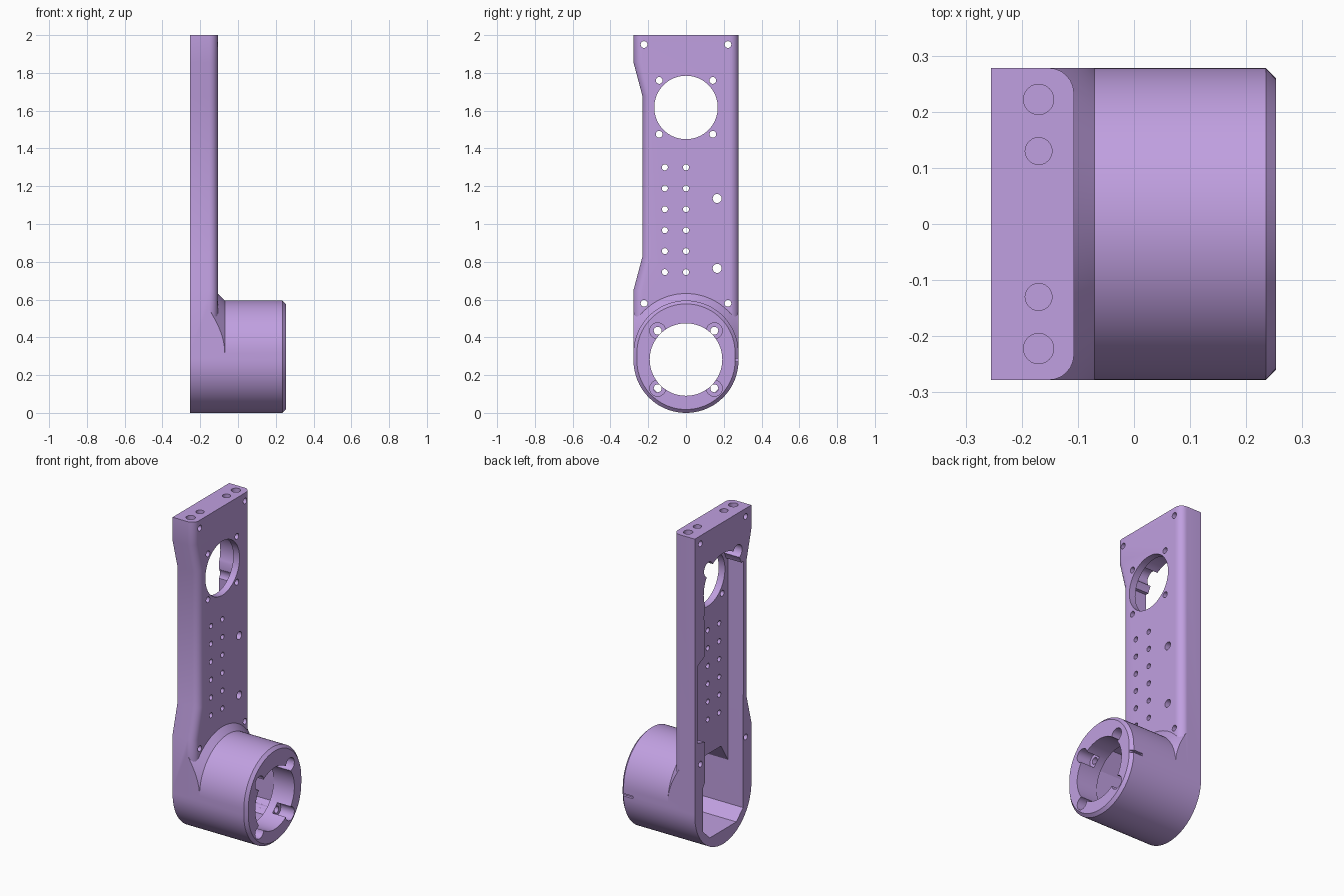
import bpy, bmesh, math

if "Cube" in bpy.data.objects:
    bpy.data.objects.remove(bpy.data.objects["Cube"])

BACK, FACE, FRONT = -0.255, -0.107, 0.253   # x of plate back, plate face, boss end
R, ZL, ZU = 0.278, 0.278, 0.317             # boss radius, lower and upper arc centres


def loft(name, sections, axis='x'):
    """Closed solid through matching outlines, each given as (position, points)."""
    bm = bmesh.new()
    rings = []
    for p, pts in sections:
        rings.append([bm.verts.new((p, a, b) if axis == 'x' else (a, b, p)) for a, b in pts])
    n = len(rings[0])
    for r0, r1 in zip(rings, rings[1:]):
        for i in range(n):
            j = (i + 1) % n
            bm.faces.new((r0[i], r0[j], r1[j], r1[i]))
    bm.faces.new(rings[0])
    bm.faces.new(rings[-1])
    bmesh.ops.recalc_face_normals(bm, faces=bm.faces)
    mesh = bpy.data.meshes.new(name)
    bm.to_mesh(mesh)
    bm.free()
    ob = bpy.data.objects.new(name, mesh)
    bpy.context.collection.objects.link(ob)
    return ob


def prism(pts, p0, p1, axis='x', name="cutter"):
    return loft(name, [(p0, pts), (p1, pts)], axis)


def circle(a, b, r, n=24):
    return [(a + r * math.cos(2 * math.pi * i / n), b + r * math.sin(2 * math.pi * i / n))
            for i in range(n)]


def rect(a0, b0, a1, b1):
    return [(a0, b0), (a1, b0), (a1, b1), (a0, b1)]


def stadium(r, n=40):
    arc = [math.pi * i / n for i in range(n + 1)]
    return ([(r * math.cos(t), ZU + r * math.sin(t)) for t in arc] +
            [(-r * math.cos(t), ZL - r * math.sin(t)) for t in arc])


def half_disc(r, n=40):
    return [(r * math.cos(math.pi * i / n), ZU + r * math.sin(math.pi * i / n))
            for i in range(n + 1)]


def boolean(target, tool, op='DIFFERENCE'):
    m = target.modifiers.new("b", 'BOOLEAN')
    m.operation, m.object, m.solver = op, tool, 'EXACT'
    bpy.context.view_layer.objects.active = target
    bpy.ops.object.modifier_apply(modifier=m.name)
    bpy.data.objects.remove(tool, do_unlink=True)


# Plate with a waisted left side and rounded front edges
outline = [(-R, 0.29), (R, 0.29), (R, 2), (-R, 2),
           (-R, 1.855), (-0.23, 1.675), (-0.23, 0.83), (-R, 0.65)]
arm = prism(outline, BACK, FACE, name="arm_bracket")
bm = bmesh.new()
bm.from_mesh(arm.data)
edges = [e for e in bm.edges
         if all(abs(v.co.x - FACE) < 1e-4 for v in e.verts)
         and abs(e.verts[0].co.z - e.verts[1].co.z) > 1e-3]
bmesh.ops.bevel(bm, geom=edges, offset=0.045, segments=6, profile=0.5, affect='EDGES')
bm.to_mesh(arm.data)
bm.free()

# Boss with chamfered end, and the flare joining it to the plate
boss = loft("boss", [(BACK, stadium(R)), (FRONT - 0.018, stadium(R)), (FRONT, stadium(R - 0.018))])
flare = loft("flare", [(-0.16, half_disc(R + 0.09)), (-0.07, half_disc(R))])
boolean(flare, prism(rect(-R, 0.2, R, 1), -0.3, 0), 'INTERSECT')
boolean(arm, boss, 'UNION')
boolean(arm, flare, 'UNION')

# Back pocket, widened on one side, and the deep cavity in the boss
floor = -0.15
boolean(arm, prism([(-0.197, 0.4), (0.177, 0.4), (0.177, 0.70), (0.25, 0.72), (0.25, 1.2),
                    (0.177, 1.235), (0.177, 1.68), (-0.2, 1.68)], -0.4, floor))
boolean(arm, prism([(-0.13, 0.087), (0.13, 0.087), (0.197, 0.15), (0.197, 0.42), (0.13, 0.53),
                    (-0.13, 0.53), (-0.197, 0.42), (-0.197, 0.15)], -0.4, 0.11))

# Upper opening with its recess and screw lobes
boolean(arm, prism(circle(0, 1.617, 0.19, 64), -0.4, floor))
for y in (-0.142, 0.142):
    for z in (1.475, 1.76):
        boolean(arm, prism(circle(y, z, 0.045), -0.4, floor))
boolean(arm, prism(circle(0, 1.617, 0.168, 64), -0.4, 0))

# Boss opening with counterbored screws and a small side slot
boolean(arm, prism(circle(0, 0.2825, 0.192, 64), 0, 0.4))
for y in (-0.15, 0.15):
    for z in (0.13, 0.435):
        boolean(arm, prism(circle(y, z, 0.042), 0.16, 0.4))
        boolean(arm, prism(circle(y, z, 0.021), 0, 0.4))
boolean(arm, prism(rect(0.262, 0.273, 0.3, 0.288), 0.17, 0.4))

# Small holes through the plate
holes = [(s * y, z, 0.018) for s in (-1, 1)
         for y, z in ((0.222, 1.95), (0.142, 1.76), (0.142, 1.475), (0.222, 0.58))]
holes += [(y, 0.745 + 0.111 * i, 0.016) for y in (-0.112, 0) for i in range(6)]
holes += [(0.165, 1.135, 0.024), (0.165, 0.765, 0.024)]
for y, z, r in holes:
    boolean(arm, prism(circle(y, z, r, 20), -0.4, -0.05))

# Blind holes in the top end
for y, r in ((-0.222, 0.027), (-0.13, 0.024), (0.13, 0.024), (0.222, 0.027)):
    boolean(arm, prism(circle(-0.17, y, r), 1.88, 2.1, 'z'))

# Finish
mat = bpy.data.materials.new("lilac")
mat.diffuse_color = (0.53, 0.35, 0.75, 1)
mat.use_nodes = True
mat.node_tree.nodes["Principled BSDF"].inputs["Base Color"].default_value = mat.diffuse_color
arm.data.materials.clear()
arm.data.materials.append(mat)
bpy.ops.object.select_all(action='DESELECT')
arm.select_set(True)
bpy.context.view_layer.objects.active = arm
bpy.ops.object.shade_smooth_by_angle(angle=math.radians(25))
